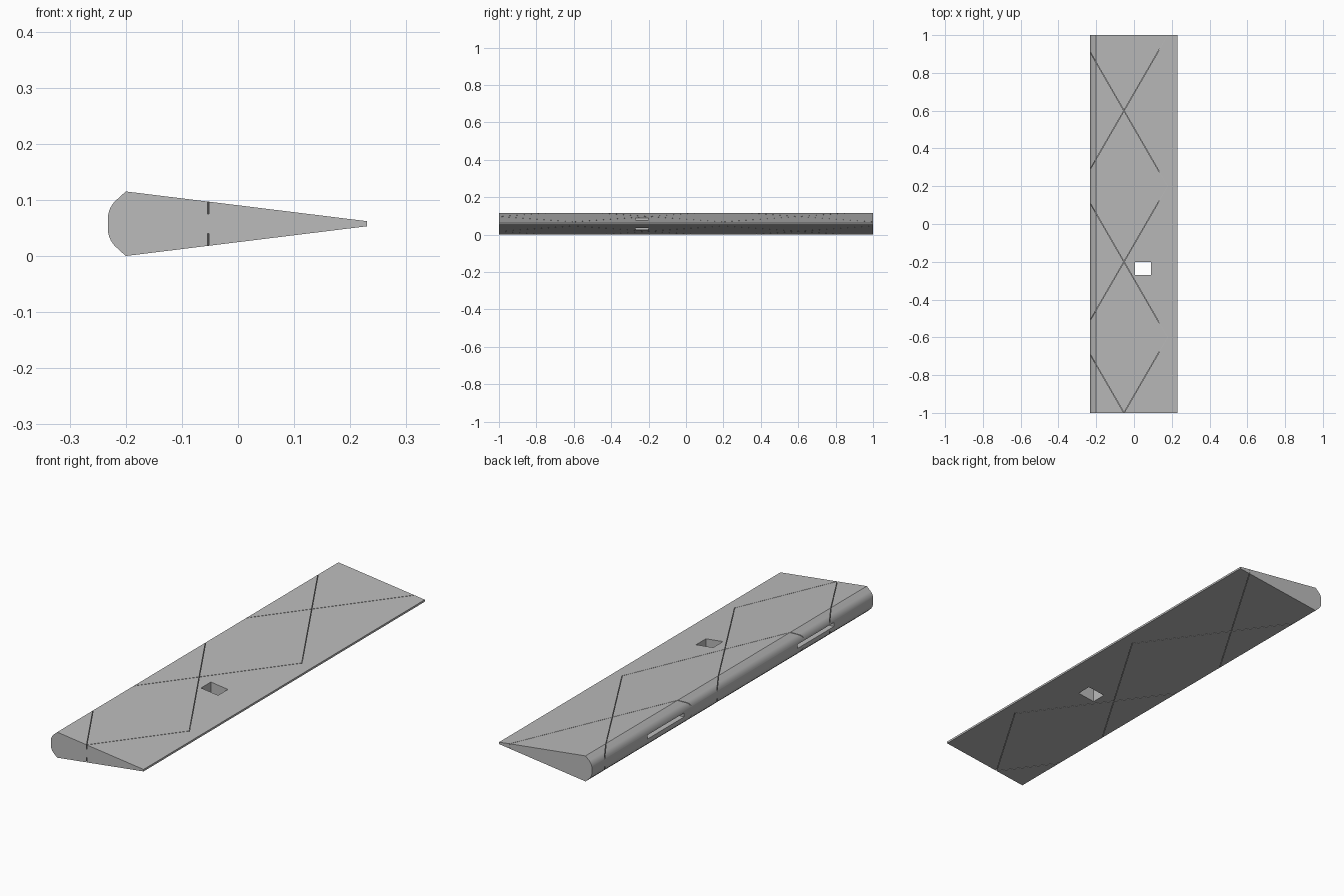
import bpy, bmesh, math
from mathutils import Vector

cube = bpy.data.objects.get("Cube")
if cube:
    bpy.data.objects.remove(cube, do_unlink=True)

MID = 0.0575          # height of the symmetry plane
SLIT = 0.002          # width of the surface slits

grey = bpy.data.materials.new("matte_grey")
grey.use_nodes = True
grey.diffuse_color = (0.5, 0.5, 0.5, 1)
grey.node_tree.nodes["Principled BSDF"].inputs["Base Color"].default_value = (0.5, 0.5, 0.5, 1)


def prism(bm, points, sweep):
    """Closed solid from an outline swept along a vector."""
    face = bm.faces.new([bm.verts.new(p) for p in points])
    out = bmesh.ops.extrude_face_region(bm, geom=[face])["geom"]
    moved = [g for g in out if isinstance(g, bmesh.types.BMVert)]
    bmesh.ops.translate(bm, verts=moved, vec=sweep)


def box(bm, x0, x1, y0, y1, z0, z1):
    prism(bm, [(x0, y0, z0), (x1, y0, z0), (x1, y1, z0), (x0, y1, z0)], (0, 0, z1 - z0))


def finish(bm, name):
    bmesh.ops.recalc_face_normals(bm, faces=bm.faces)
    mesh = bpy.data.meshes.new(name)
    bm.to_mesh(mesh)
    bm.free()
    mesh.materials.append(grey)
    obj = bpy.data.objects.new(name, mesh)
    bpy.context.collection.objects.link(obj)
    return obj


# Tapered body: thin trailing edge, bevelled and rounded nose
upper = [(0.23, MID + 0.0045), (-0.2, 0.115)]
for i in range(9):
    a = math.radians(45 * (1 - i / 8))
    upper.append((-0.187 - 0.045 * math.cos(a), 0.066 + 0.045 * math.sin(a)))
outline = upper + [(x, 2 * MID - z) for x, z in reversed(upper)]
bm = bmesh.new()
prism(bm, [(x, -1, z) for x, z in outline], (0, 2, 0))
body = finish(bm, "control_surface")

# Horn hole and the two hinge slots in the nose
cutters = []
bm = bmesh.new()
box(bm, 0.005, 0.09, -0.27, -0.2, -0.1, 0.2)
for y in (0.475, -0.59):
    box(bm, -0.3, -0.14, y - 0.13, y + 0.13, MID - 0.009, MID + 0.009)
cutters.append(finish(bm, "opening_cutter"))

# Diagonal lattice of fine slits in the upper and lower skins
for slope in (1, -1):
    bm = bmesh.new()
    along = Vector((0.5, slope * math.sin(math.pi / 3), 0))
    across = Vector((-along.y, along.x, 0)) * SLIT
    for y0 in (0.6, -0.2, -1):
        for side in (1, -1):
            side_view = [(-0.26, 0.0175), (-0.053, 0.0175), (0.18, 0.006),
                         (0.18, 0.1), (-0.26, 0.1)]
            pts = []
            for x, h in side_view:
                p = Vector((-0.053, y0, MID + side * h)) + along * ((x + 0.053) / along.x)
                pts.append(p - across / 2)
            prism(bm, pts, across)
    cutters.append(finish(bm, "slit_cutter"))

# Cut everything out of the body, then drop the cutters
bpy.context.view_layer.objects.active = body
body.select_set(True)
for cutter in cutters:
    cutter.hide_render = True
    mod = body.modifiers.new("cut", 'BOOLEAN')
    mod.operation = 'DIFFERENCE'
    mod.solver = 'EXACT'
    mod.object = cutter
    bpy.ops.object.modifier_apply(modifier=mod.name)
    bpy.data.objects.remove(cutter, do_unlink=True)

bpy.ops.object.shade_smooth_by_angle(angle=math.radians(30))
